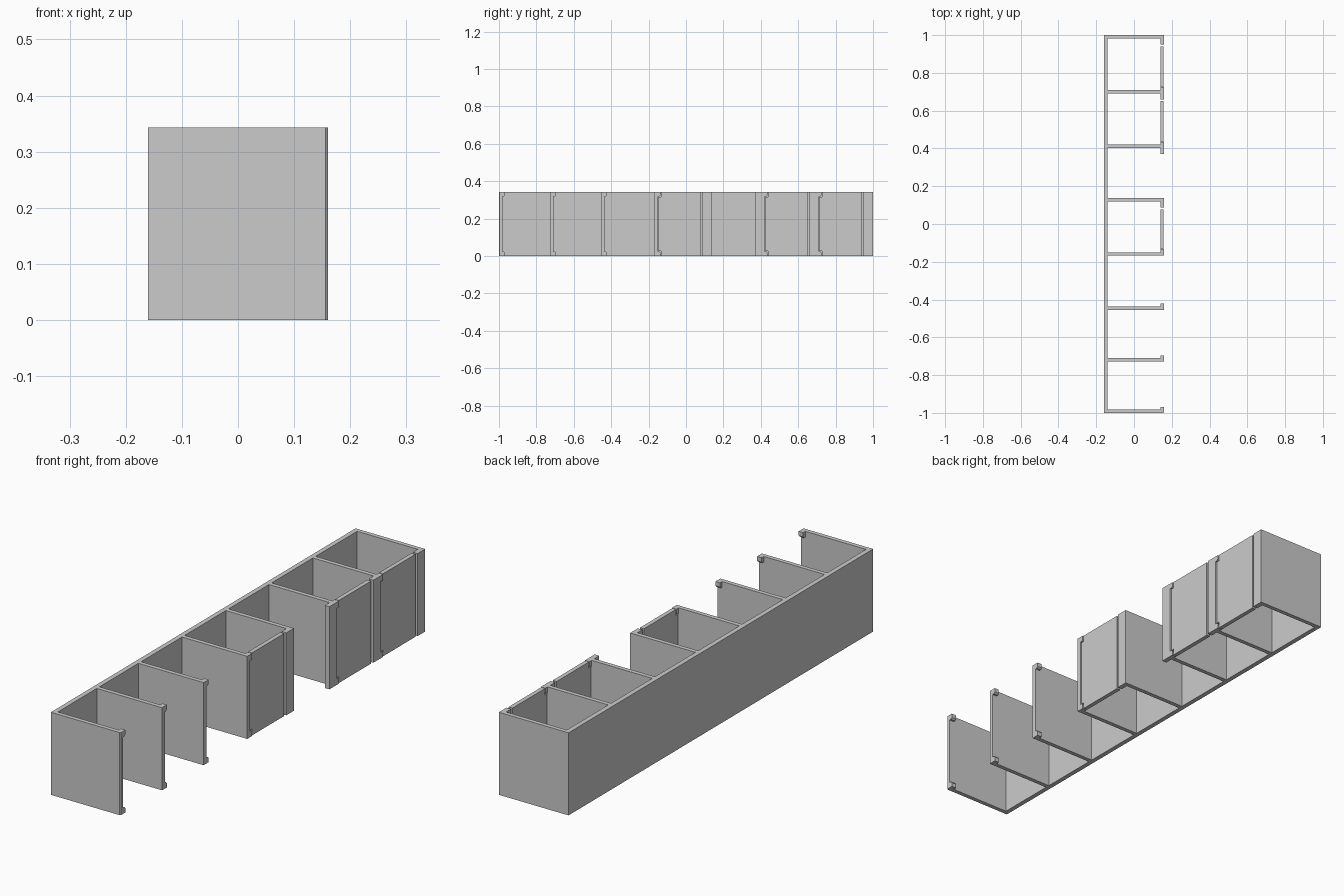
import bpy

if "Cube" in bpy.data.objects:
    bpy.data.objects.remove(bpy.data.objects["Cube"])

H = 0.343          # overall height
X0, X1 = -0.16, 0.16
T = 0.02           # wall thickness
F = 0.139          # inner plane of the front panels


def prism(name, pts, axis, a, b):
    """Extrude a 2D profile along x (profile in y,z) or z (profile in x,y)."""
    place = (lambda p, d: (d, p[0], p[1])) if axis == 'x' else (lambda p, d: (p[0], p[1], d))
    n = len(pts)
    verts = [place(p, a) for p in pts] + [place(p, b) for p in pts]
    faces = [tuple(reversed(range(n))), tuple(range(n, 2 * n))]
    faces += [(i, (i + 1) % n, n + (i + 1) % n, n + i) for i in range(n)]
    me = bpy.data.meshes.new(name)
    me.from_pydata(verts, [], faces)
    ob = bpy.data.objects.new(name, me)
    bpy.context.collection.objects.link(ob)
    return ob


def rect(x0, x1, y0, y1):
    return [(x0, y0), (x1, y0), (x1, y1), (x0, y1)]


# Back wall
prism("back_wall", rect(X0, X0 + T, -1, 1), 'z', 0, H)

# Lower y edge of each divider, and which carry a stop lip or pivot tabs
walls = [-1, -0.727, -0.454, -0.168, 0.12, 0.403, 0.692, 0.982]
W = 0.018
lips = {4, 5, 6, 7}
tabs = {0, 1, 2, 3, 5, 6}
doors = [3, 5, 6]
TAB_W, TAB_H, LIP = 0.014, 0.024, 0.032

for i, y in enumerate(walls):
    # Divider (the outer end panel has a slightly eased front corner)
    if i == 0:
        prof = [(X0 + T, y), (X1 - 0.004, y), (X1, y + 0.004), (X1, y + W), (X0 + T, y + W)]
    else:
        prof = rect(X0 + T, X1, y, y + W)
    prism(f"divider_{i}", prof, 'z', 0, H)

    # Full-height front lip
    if i in lips:
        prism(f"front_lip_{i}", rect(F, X1, y - LIP, y), 'z', 0, H)

    # Top and bottom pivot tabs with a chamfered corner
    if i in tabs:
        e = y + W
        low = [(e, 0), (e + TAB_W, 0), (e + TAB_W, TAB_H - 0.006),
               (e + TAB_W - 0.006, TAB_H), (e, TAB_H)]
        prism(f"pivot_tab_bottom_{i}", low, 'x', F, X1)
        prism(f"pivot_tab_top_{i}", [(p, H - q) for p, q in reversed(low)], 'x', F, X1)

# Doors, notched around the tabs, with a gap before the next lip
for i in doors:
    a = walls[i] + W + 0.004
    n = walls[i] + W + TAB_W + 0.003
    b = walls[i + 1] - LIP - 0.01
    h = TAB_H + 0.003
    prism(f"door_{i}", [(n, 0), (b, 0), (b, H), (n, H), (n, H - h),
                        (a, H - h), (a, h), (n, h)], 'x', F, X1 - 0.003)
